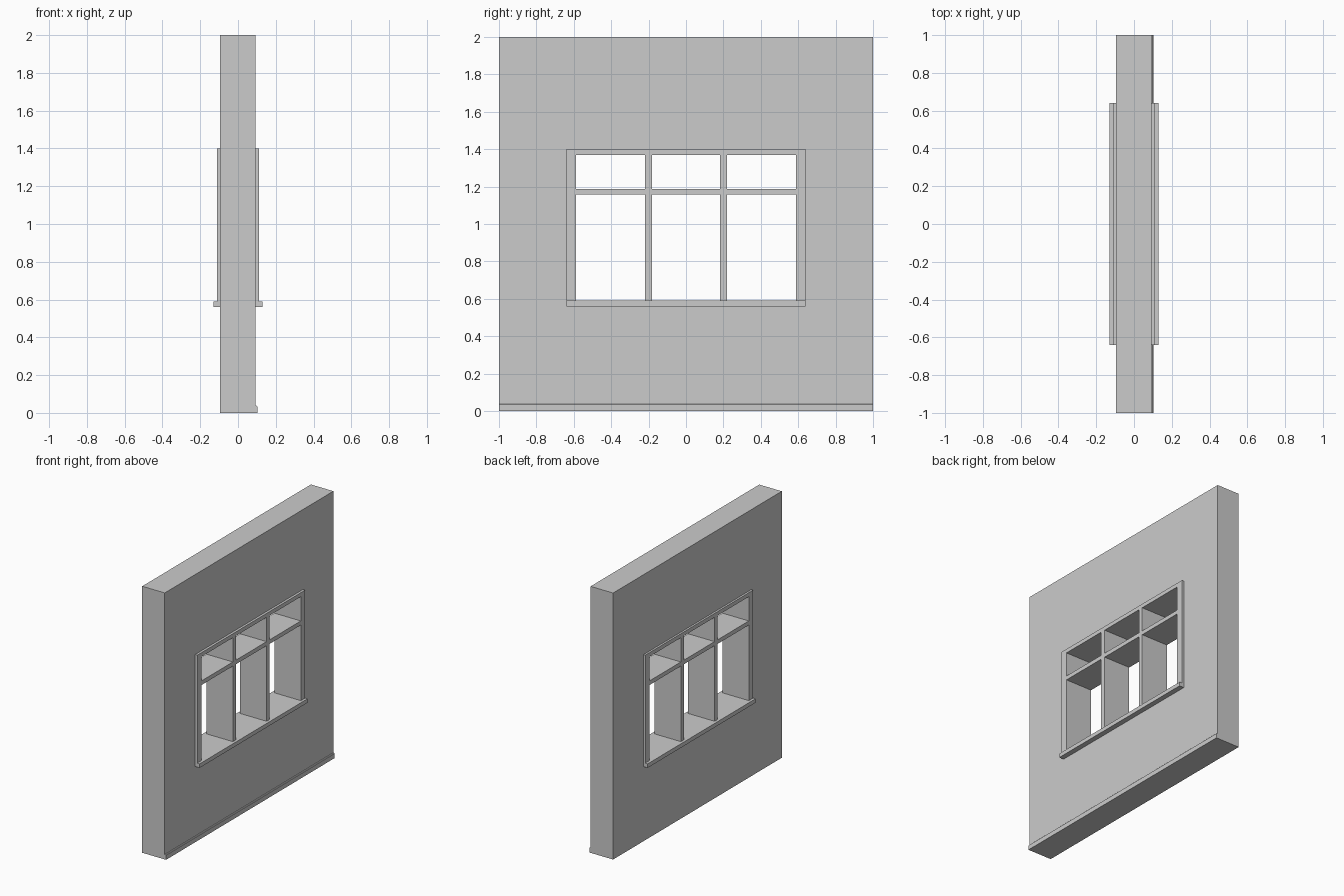
import bpy
import bmesh

if "Cube" in bpy.data.objects:
    bpy.data.objects.remove(bpy.data.objects["Cube"])


def extrude_profile(name, profile, axis, start, end):
    """Extrude a 2D outline along x (outline is y,z) or y (outline is x,z)."""
    def point(p, d):
        return (d, p[0], p[1]) if axis == 'x' else (p[0], d, p[1])
    bm = bmesh.new()
    a = [bm.verts.new(point(p, start)) for p in profile]
    b = [bm.verts.new(point(p, end)) for p in profile]
    n = len(profile)
    bm.faces.new(a)
    bm.faces.new(b)
    for i in range(n):
        j = (i + 1) % n
        bm.faces.new((a[i], a[j], b[j], b[i]))
    bmesh.ops.recalc_face_normals(bm, faces=bm.faces)
    mesh = bpy.data.meshes.new(name)
    bm.to_mesh(mesh)
    bm.free()
    obj = bpy.data.objects.new(name, mesh)
    bpy.context.collection.objects.link(obj)
    return obj


def box(name, x, y, z):
    outline = [(y[0], z[0]), (y[1], z[0]), (y[1], z[1]), (y[0], z[1])]
    return extrude_profile(name, outline, 'x', *x)


WALL_X = (-0.095, 0.092)
FRAME_X = (-0.11, 0.11)
OUT, INN = 0.64, 0.588            # frame outer and inner half widths
SILL_Z, SILL_TOP, HEAD_Z, TOP_Z = 0.56, 0.59, 1.37, 1.40

# Wall with a window opening
wall = box("wall", WALL_X, (-1, 1), (0, 2))
cutter = box("opening_cutter", (-0.3, 0.3), (-OUT, OUT), (SILL_Z, TOP_Z))
cutter.hide_render = True
cutter.hide_set(True)
cut = wall.modifiers.new("window_opening", 'BOOLEAN')
cut.operation = 'DIFFERENCE'
cut.solver = 'EXACT'
cut.object = cutter

# Skirting strip along the foot of one side, top edge chamfered
extrude_profile("skirting", [(0.092, 0), (0.103, 0), (0.103, 0.034),
                             (0.099, 0.038), (0.092, 0.038)], 'y', -1, 1)

# Frame: sill, head and jambs
box("window_sill", (-0.13, 0.13), (-OUT, OUT), (SILL_Z, SILL_TOP))
box("frame_head", FRAME_X, (-OUT, OUT), (HEAD_Z, TOP_Z))
for side, y in (("left", (-OUT, -INN)), ("right", (INN, OUT))):
    box("frame_jamb_" + side, FRAME_X, y, (SILL_TOP, HEAD_Z))

# Mullions, full depth of the wall
for side, yc in (("left", -0.2), ("right", 0.2)):
    box("mullion_" + side, FRAME_X, (yc - 0.018, yc + 0.018),
        (SILL_TOP, HEAD_Z))

# Transom bars between the uprights
for i, y in enumerate(((-INN, -0.218), (-0.182, 0.182), (0.218, INN))):
    box("transom_%d" % (i + 1), FRAME_X, y, (1.157, 1.188))
